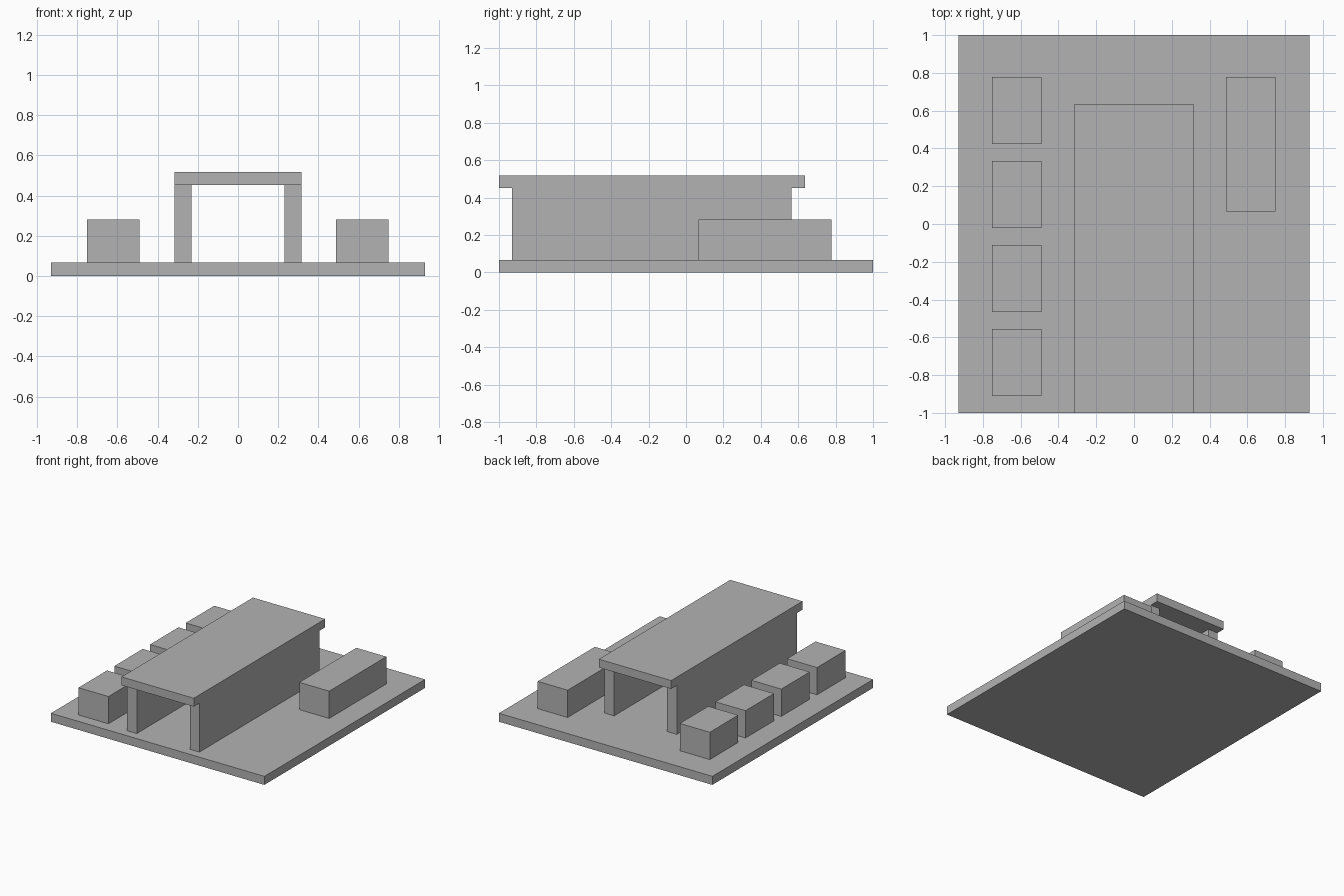
import bpy

cube = bpy.data.objects.get("Cube")
if cube:
    bpy.data.objects.remove(cube, do_unlink=True)

GREY = (0.45, 0.45, 0.45, 1)
grey = bpy.data.materials.new("plain grey")
grey.use_nodes = True
grey.diffuse_color = GREY
grey.node_tree.nodes["Principled BSDF"].inputs["Base Color"].default_value = GREY


def box(name, x, y, z):
    """Box spanning the given (low, high) range on each axis."""
    spans = (x, y, z)
    bpy.ops.mesh.primitive_cube_add(size=1, location=[(a + b) / 2 for a, b in spans])
    obj = bpy.context.object
    obj.name = name
    obj.scale = [b - a for a, b in spans]
    bpy.ops.object.transform_apply(location=False, rotation=False, scale=True)
    obj.data.materials.append(grey)
    return obj


BASE_TOP, ROOF_BOTTOM, ROOF_TOP, BLOCK_TOP = 0.067, 0.452, 0.518, 0.282

# Ground slab
box("base_slab", (-0.93, 0.93), (-1, 1), (0, BASE_TOP))

# Open-ended hall: two long walls under an overhanging flat roof
for side, x in (("right", (-0.315, -0.231)), ("left", (0.231, 0.315))):
    box(f"{side}_wall", x, (-0.93, 0.565), (BASE_TOP, ROOF_BOTTOM))
box("flat_roof", (-0.315, 0.315), (-1, 0.635), (ROOF_BOTTOM, ROOF_TOP))

# Row of four small blocks on the right
for i in range(4):
    back = 0.778 - i * 0.445
    box(f"small_block_{i + 1}", (-0.752, -0.491), (back - 0.354, back), (BASE_TOP, BLOCK_TOP))

# Single long block on the left
box("long_block", (0.487, 0.748), (0.067, 0.778), (BASE_TOP, BLOCK_TOP))
